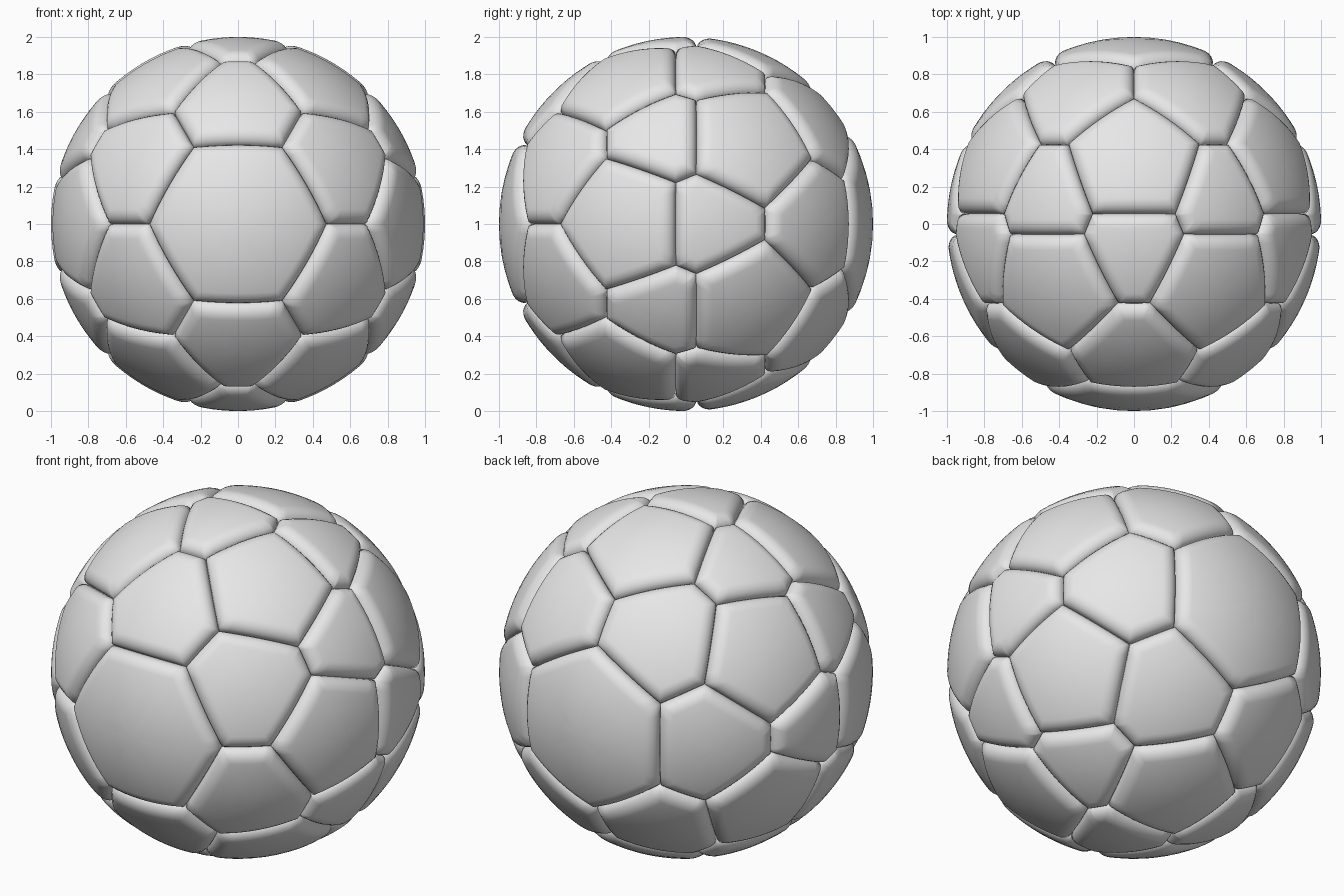
import bpy
import bmesh
from math import sin, cos, radians, sqrt
from mathutils import Vector

cube = bpy.data.objects.get("Cube")
if cube:
    bpy.data.objects.remove(cube, do_unlink=True)

# Single plain colour
grey = bpy.data.materials.new("light_grey")
grey.use_nodes = True
grey.diffuse_color = (0.8, 0.8, 0.8, 1)
bsdf = next(n for n in grey.node_tree.nodes if n.type == 'BSDF_PRINCIPLED')
bsdf.inputs["Base Color"].default_value = grey.diffuse_color

# Angles from the front pole where the seams meet
CAP, APEX, SHOULDER, BELT = 29.8, 45.6, 63.6, 86.7
STEPS = 8                                   # segments along a panel edge
# Rounded rim: (distance in from the seam, radius)
RIM = [(0, 0.94), (0.005, 0.96), (0.014, 0.974), (0.028, 0.986),
       (0.046, 0.995), (0.066, 0.9995), (0.08, 1)]

# Half outline of each panel kind: (angle from pole, turn from panel middle)
PANELS = {
    "inner_panel": (30, [(CAP, 30), (APEX, 30), (SHOULDER, 5.7)]),
    "five_sided_panel": (0, [(APEX, 0), (SHOULDER, 24.3), (BELT, 13.6)]),
    "belt_panel": (30, [(SHOULDER, 5.7), (BELT, 16.4), (180 - BELT, 13.6)]),
}


def direction(polar, turn, back):
    """Unit vector; the back half is mirrored and turned by half a step."""
    p, t = radians(polar), radians(turn + (30 if back else 0))
    return Vector((sin(p) * cos(t), cos(p) * (1 if back else -1), sin(p) * sin(t)))


def inset_corners(corners, dist):
    """Move every side of a spherical polygon inward by dist."""
    count = len(corners)
    normals = [corners[i].cross(corners[(i + 1) % count]).normalized()
               for i in range(count)]
    result = []
    for i, corner in enumerate(corners):
        a, b = normals[i - 1], normals[i]
        base = (a + b) * (sin(dist) / (1 + a.dot(b)))
        axis = a.cross(b).normalized()
        if axis.dot(corner) < 0:
            axis.negate()
        result.append(base + axis * sqrt(1 - base.length_squared))
    return result


def outline(corners):
    """Sample the polygon's sides along great arcs."""
    points = []
    for i, a in enumerate(corners):
        b = corners[(i + 1) % len(corners)]
        points += [a.slerp(b, s / STEPS) for s in range(STEPS)]
    return points


def build_panel(name, corners):
    middle = sum(corners, Vector()).normalized()
    if (corners[0] - middle).cross(corners[1] - middle).dot(middle) < 0:
        corners = corners[::-1]
    # Rim rings, then rings closing in on the middle of the panel
    rings = [[p * r for p in outline(inset_corners(corners, d))] for d, r in RIM]
    edge = rings[-1]
    rings += [[p.normalized().slerp(middle, f) for p in edge]
              for f in (0.15, 0.35, 0.55, 0.78)]

    bm = bmesh.new()
    loops = [[bm.verts.new(p + Vector((0, 0, 1))) for p in ring] for ring in rings]
    count = len(edge)
    for outer, inner in zip(loops, loops[1:]):
        for i in range(count):
            j = (i + 1) % count
            bm.faces.new((outer[i], outer[j], inner[j], inner[i]))
    tip = bm.verts.new(middle + Vector((0, 0, 1)))
    for i in range(count):
        bm.faces.new((loops[-1][i], loops[-1][(i + 1) % count], tip))
    for face in bm.faces:
        face.smooth = True
    mesh = bpy.data.meshes.new(name)
    bm.to_mesh(mesh)
    bm.free()
    mesh.materials.append(grey)
    bpy.context.collection.objects.link(bpy.data.objects.new(name, mesh))


# Both halves: one regular cap, then three kinds of panel around it
for back in (False, True):
    half = "back" if back else "front"
    build_panel(half + "_cap_panel", [direction(CAP, 60 * k, back) for k in range(6)])
    for kind, (offset, side) in PANELS.items():
        full = side + [(p, -t) for p, t in reversed(side) if t]
        for k in range(6):
            turn = offset + 60 * k
            build_panel(f"{half}_{kind}_{k + 1}",
                        [direction(p, turn + t, back) for p, t in full])
